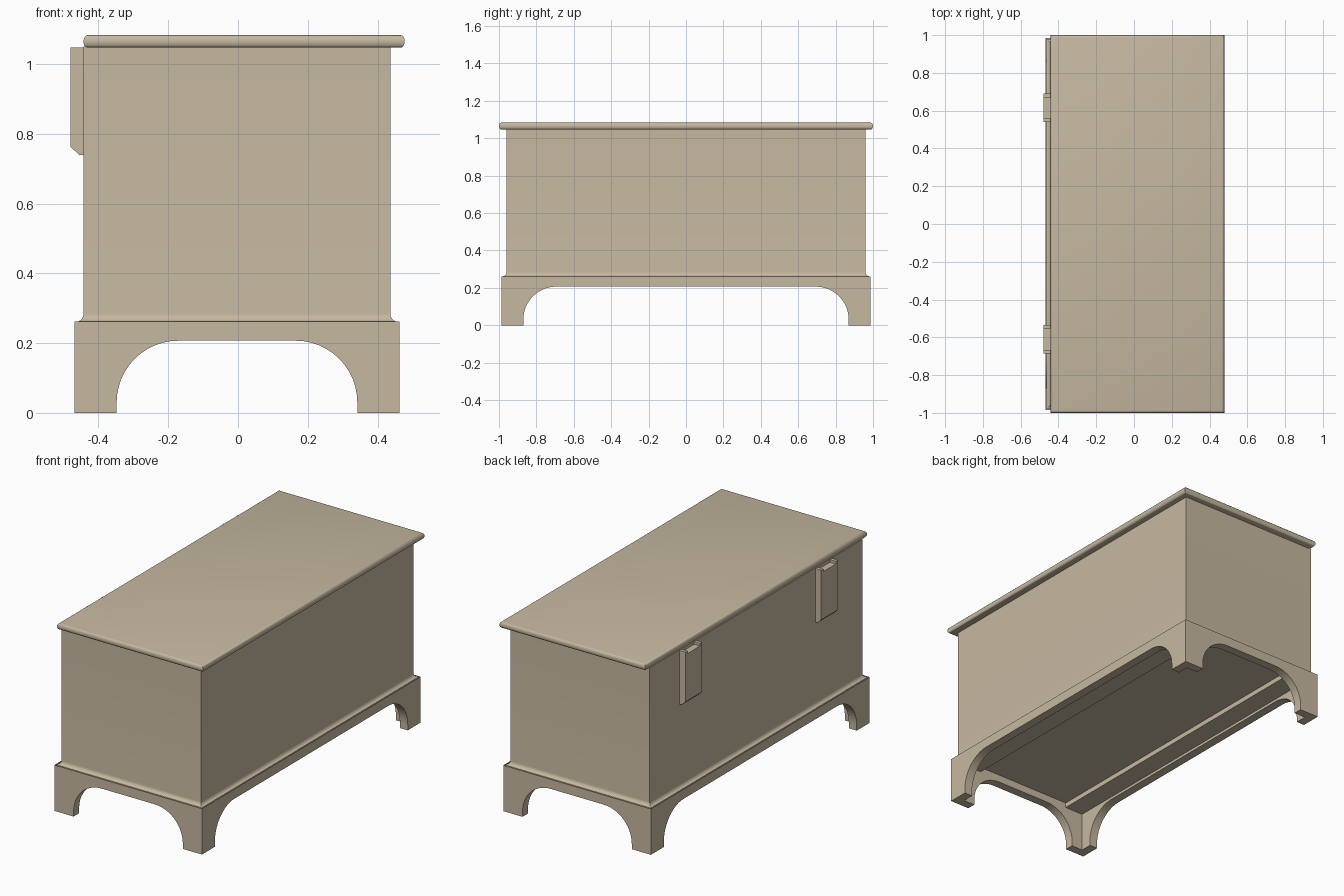
import bpy, bmesh, math

if "Cube" in bpy.data.objects:
    bpy.data.objects.remove(bpy.data.objects["Cube"], do_unlink=True)

CX = -0.003            # chest body centre in x
BX, BY = 0.44, 0.96    # body half sizes
PX, PY = 0.466, 0.986  # plinth half sizes
T = 0.05               # plinth board thickness

wood = bpy.data.materials.new("pale_wood")
wood.use_nodes = True
colour = (0.565, 0.483, 0.352, 1)
wood.diffuse_color = colour
bsdf = wood.node_tree.nodes["Principled BSDF"]
bsdf.inputs["Base Color"].default_value = colour
bsdf.inputs["Roughness"].default_value = 0.8


def finish(name, bm, smooth=False):
    bmesh.ops.remove_doubles(bm, verts=bm.verts, dist=1e-5)
    bmesh.ops.recalc_face_normals(bm, faces=bm.faces)
    mesh = bpy.data.meshes.new(name)
    bm.to_mesh(mesh)
    bm.free()
    mesh.materials.append(wood)
    ob = bpy.data.objects.new(name, mesh)
    bpy.context.collection.objects.link(ob)
    if smooth:
        bpy.ops.object.select_all(action='DESELECT')
        ob.select_set(True)
        bpy.context.view_layer.objects.active = ob
        bpy.ops.object.shade_smooth_by_angle(angle=math.radians(35))
    return ob


def loft(bm, rings):
    """Stack rectangles (centre x, half x, half y, z) into a closed solid."""
    loops = [[bm.verts.new((cx + sx * hx, sy * hy, z))
              for sx, sy in ((-1, -1), (1, -1), (1, 1), (-1, 1))]
             for cx, hx, hy, z in rings]
    for a, b in zip(loops, loops[1:]):
        for i in range(4):
            j = (i + 1) % 4
            bm.faces.new((a[i], a[j], b[j], b[i]))
    bm.faces.new(loops[0][::-1])
    bm.faces.new(loops[-1])


def prism(bm, front, back):
    """Join two matching outlines into a solid, without end strips if they coincide."""
    a = [bm.verts.new(p) for p in front]
    b = [bm.verts.new(p) for p in back]
    bm.faces.new(a)
    bm.faces.new(b[::-1])
    for i in range(len(a)):
        j = (i + 1) % len(a)
        bm.faces.new((a[j], a[i], b[i], b[j]))


# Body with the cove moulding around its foot
cove = [(0.019, 0.25), (0.019, 0.262)]
for i in range(1, 7):
    t = math.radians(90 * i / 6)
    cove.append((0.019 * (1 - math.sin(t)), 0.262 + 0.023 * (1 - math.cos(t))))
bm = bmesh.new()
loft(bm, [(CX, BX + d, BY + d, z) for d, z in cove] + [(CX, BX, BY, 1.05)])
finish("chest_body", bm, True)

# Lid with a rounded edge, flush at the hinge side
bm = bmesh.new()
lid = []
for i in range(9):
    t = math.radians(-90 + 180 * i / 8)
    d = 0.012 * (1 - math.cos(t))
    lid.append((0.0175, 0.4605 - d, 1.0 - d, 1.065 + 0.018 * math.sin(t)))
loft(bm, lid)
finish("lid", bm, True)


# Plinth: four mitred boards with arched cut-outs
def board_outline(half, foot, top=0.262, arch=0.207, r=0.177):
    right = [(half, top), (half, 0), (foot, 0)]
    for i in range(13):
        t = math.radians(90 * i / 12)
        right.append((foot - r + r * math.cos(t), arch - r + r * math.sin(t)))
    return right + [(-u, z) for u, z in reversed(right)]


bm = bmesh.new()
for half, foot, depth, along_x in ((PX, 0.345, PY, True), (PY, 0.87, PX, False)):
    outline = board_outline(half, foot)
    for side in (-1, 1):
        def place(u, z, w):
            return (CX + u, side * w, z) if along_x else (CX + side * w, u, z)
        inner = [(math.copysign(half - T, u) if abs(u) == half else u, z)
                 for u, z in outline]
        prism(bm, [place(u, z, depth) for u, z in outline],
              [place(u, z, depth - T) for u, z in inner])
# The mitres meet, so the inside joint faces are dropped
joints = [f for f in bm.faces
          if abs(f.normal.z) < 0.01 and len(f.verts) == 4
          and all(abs(abs(v.co.x - CX) - PX - abs(v.co.y) + PY) < 1e-4 for v in f.verts)]
bmesh.ops.delete(bm, geom=joints, context='FACES')
finish("plinth", bm, True)

# Runners under the floor, along both long sides
for name, s in (("left_runner", 1), ("right_runner", -1)):
    bm = bmesh.new()
    loft(bm, [(CX + s * 0.362, 0.062, 0.94, z) for z in (0.222, 0.256)])
    finish(name, bm)

# Hinge blocks: chamfered below, with a shallow groove in the top
for name, y in (("front_hinge_block", -0.61), ("back_hinge_block", 0.615)):
    bm = bmesh.new()
    for y0, y1, top in ((-0.076, -0.056, 1.047), (-0.056, 0.056, 1.032), (0.056, 0.076, 1.047)):
        side = [(-0.438, top), (-0.48, top), (-0.48, 0.763), (-0.456, 0.74), (-0.438, 0.74)]
        prism(bm, [(x, y + y0, z) for x, z in side], [(x, y + y1, z) for x, z in side])
    finish(name, bm)
